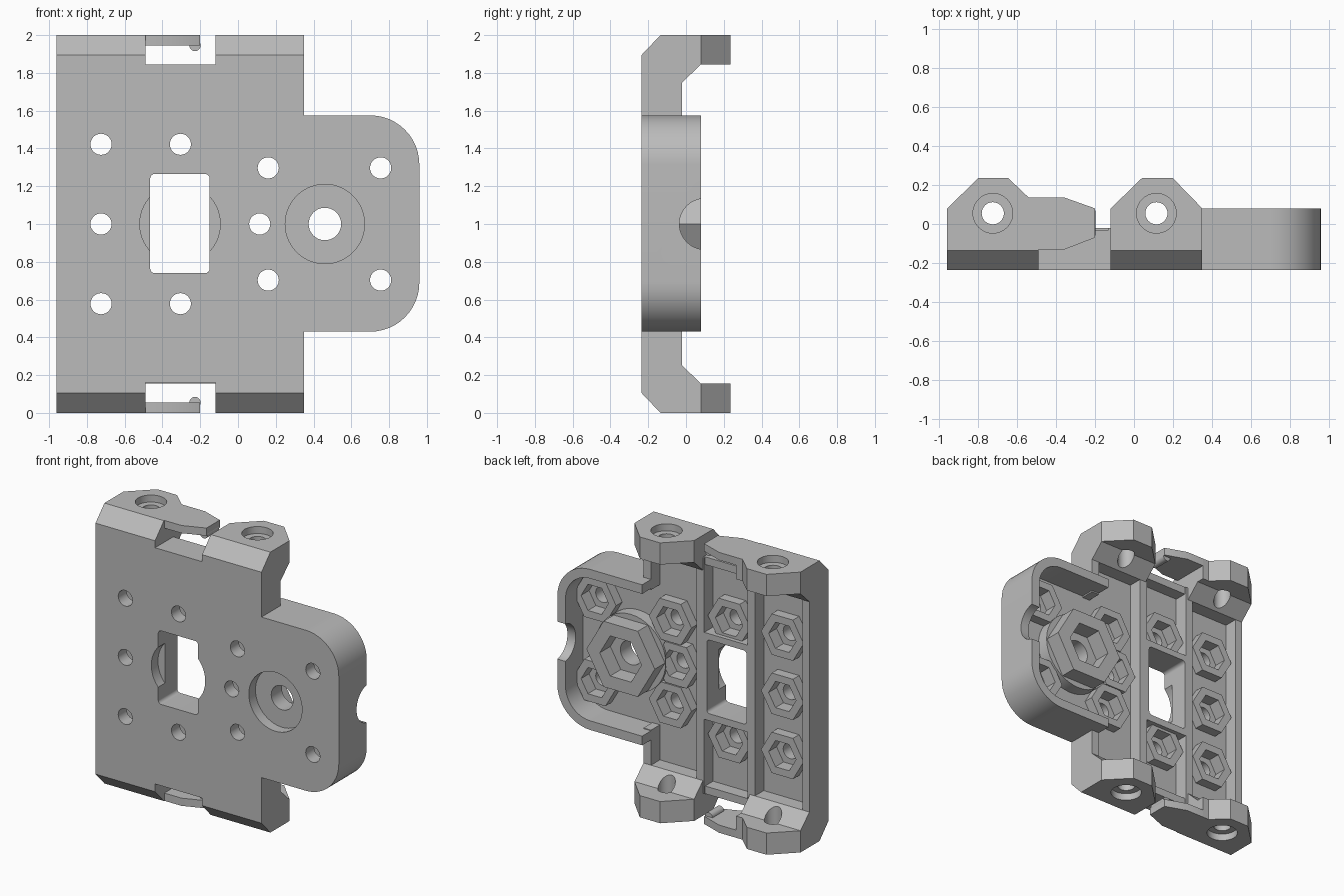
import bpy, bmesh, math
from mathutils import Vector

cube = bpy.data.objects.get("Cube")
if cube:
    bpy.data.objects.remove(cube)

grey = bpy.data.materials.new("plain grey")
grey.use_nodes = True
grey.diffuse_color = (0.5, 0.5, 0.5, 1)
grey.node_tree.nodes["Principled BSDF"].inputs["Base Color"].default_value = (0.5, 0.5, 0.5, 1)

FRONT, FLOOR, RIB_TOP, RIM_TOP, BACK = -0.235, -0.12, -0.02, 0.08, 0.235
parts = []


def prism(name, pts, axis, a, b, cutter=False):
    """Extrude a 2D outline along one axis from a to b."""
    place = {"x": lambda u, v, t: (t, u, v),
             "y": lambda u, v, t: (u, t, v),
             "z": lambda u, v, t: (u, v, t)}[axis]
    bm = bmesh.new()
    face = bm.faces.new([bm.verts.new(place(u, v, a)) for u, v in pts])
    new = bmesh.ops.extrude_face_region(bm, geom=[face])["geom"]
    move = Vector(place(0, 0, b - a))
    bmesh.ops.translate(bm, vec=move, verts=[g for g in new if isinstance(g, bmesh.types.BMVert)])
    bmesh.ops.recalc_face_normals(bm, faces=bm.faces)
    mesh = bpy.data.meshes.new(name)
    bm.to_mesh(mesh)
    bm.free()
    mesh.materials.append(grey)
    obj = bpy.data.objects.new(name, mesh)
    bpy.context.scene.collection.objects.link(obj)
    if cutter:
        obj.hide_render = True
    else:
        parts.append(obj)
    return obj


def box(name, x0, x1, y0, y1, z0, z1, cutter=False):
    return prism(name, [(x0, z0), (x1, z0), (x1, z1), (x0, z1)], "y", y0, y1, cutter)


def ring(u, v, r, n=40):
    return [(u + r * math.cos(math.tau * i / n), v + r * math.sin(math.tau * i / n)) for i in range(n)]


def rounded(x0, x1, z0, z1, left, right):
    """Rectangle outline with its own corner radius on each side."""
    pts = []
    for x, z, r, start in ((x1, z1, right, 0), (x0, z1, left, 90), (x0, z0, left, 180), (x1, z0, right, 270)):
        if r == 0:
            pts.append((x, z))
            continue
        cx = x - r if x == x1 else x + r
        cz = z - r if z == z1 else z + r
        for i in range(13):
            a = math.radians(start + 7.5 * i)
            pts.append((cx + r * math.cos(a), cz + r * math.sin(a)))
    return pts


def carve(obj, cutters):
    """Subtract the cutters and bake the result."""
    for c in cutters:
        m = obj.modifiers.new("cut", "BOOLEAN")
        m.operation, m.solver, m.object = "DIFFERENCE", "EXACT", c
    dg = bpy.context.evaluated_depsgraph_get()
    dg.update()
    baked = bpy.data.meshes.new_from_object(obj.evaluated_get(dg))
    obj.modifiers.clear()
    obj.data = baked


def bounds(obj):
    co = [v.co for v in obj.data.vertices]
    return [(min(c[i] for c in co), max(c[i] for c in co)) for i in range(3)]


def touching(obj, cutters):
    a = bounds(obj)
    return [c for c in cutters if all(p[0] < q[1] and q[0] < p[1] for p, q in zip(a, bounds(c)))]


# Main plate and the stiffening ribs behind it
box("main_plate", -0.96, 0.35, FRONT, FLOOR, 0.16, 1.845)
for name, x0, x1 in (("outer_rib", -0.96, -0.905), ("channel_rib", -0.53, -0.47), ("centre_rib", -0.13, -0.07)):
    box(name, x0, x1, FLOOR - 0.02, RIB_TOP, 0.16, 1.84)
box("window_frame", -0.5, -0.1, FLOOR - 0.02, RIB_TOP, 0.69, 1.31)

# Rounded side panel with a raised rim
panel = prism("side_panel", rounded(0.29, 0.96, 0.43, 1.575, 0, 0.26), "y", FRONT, RIM_TOP)
hollow = prism("panel_hollow", rounded(0, 0.895, 0.495, 1.51, 0, 0.195), "y", FLOOR, 0.3, True)
carve(panel, [hollow])
bpy.data.objects.remove(hollow)

# End blocks, latch arms and end bars, mirrored top and bottom
for end in ("top", "bottom"):
    def zz(z):
        return z if end == "top" else 2 - z
    profile = [(FRONT, 1.75), (FRONT, 1.895), (-0.135, 2), (BACK, 2), (BACK, 1.845),
               (RIM_TOP, 1.845), (RIB_TOP, 1.75)]
    profile = [(y, zz(z)) for y, z in profile]
    prism(end + "_outer_block", profile, "x", -0.96, -0.49)
    prism(end + "_inner_block", profile, "x", -0.12, 0.35)
    arm = [(-0.55, 0.135), (-0.355, 0.135), (-0.2, 0.08), (-0.2, -0.07), (-0.355, -0.13), (-0.55, -0.13)]
    prism(end + "_latch_arm", arm, "z", zz(1.945), zz(2))
    prism(end + "_latch_nub", ring(-0.228, zz(1.945), 0.03, 20), "y", -0.06, 0.07)
    lo, hi = sorted((zz(1.79), zz(1.845)))
    box(end + "_end_bar", -0.5, -0.1, FLOOR - 0.02, -0.03, lo, hi)
    lo, hi = sorted((zz(1.5), zz(1.76)))
    box(end + "_inner_rib", 0.29, 0.35, FLOOR - 0.02, RIB_TOP, lo, hi)

# Hexagonal nut holders
nuts = [(x, 1 + s * dz) for x, dz in ((-0.725, 0.422), (-0.305, 0.422), (0.16, 0.297), (0.755, 0.297)) for s in (-1, 1)]
nuts += [(-0.725, 1), (0.115, 1)]
for x, z in nuts:
    prism("nut_holder", ring(x, z, 0.168, 6), "y", FLOOR - 0.02, -0.05)
prism("large_holder_base", ring(0.46, 1, 0.275), "y", FLOOR - 0.02, -0.035)
prism("large_nut_holder", ring(0.46, 1, 0.27, 6), "y", FLOOR - 0.02, RIM_TOP)

# Cutters: bolt holes, nut pockets, window, bores, rim notch, block corners
cutters = []
for x, z in nuts:
    cutters.append(prism("bolt_cut", ring(x, z, 0.056, 28), "y", -0.5, -0.04, True))
    cutters.append(prism("nut_cut", ring(x, z, 0.108, 6), "y", -0.14, -0.04, True))
cutters += [
    prism("centre_cut", ring(0.46, 1, 0.086), "y", -0.5, 0.3, True),
    prism("centre_nut_cut", ring(0.46, 1, 0.165, 6), "y", -0.04, 0.3, True),
    prism("centre_bore_cut", ring(0.46, 1, 0.21, 56), "y", -0.5, -0.16, True),
    prism("window_cut", rounded(-0.465, -0.15, 0.74, 1.265, 0.025, 0.025), "y", -0.5, 0.3, True),
    prism("window_bore_cut", ring(-0.307, 1, 0.213, 56), "y", -0.5, -0.16, True),
    prism("notch_cut", ring(0.1, 1, 0.135), "x", 0.8, 1.2, True),
]
for x in (-0.725, 0.115):
    cutters.append(prism("screw_cut", ring(x, 0.055, 0.057, 32), "z", -1, 3, True))
    for z0, z1 in ((-1, 0.05), (1.95, 3)):
        cutters.append(prism("screw_head_cut", ring(x, 0.055, 0.102), "z", z0, z1, True))
corners = [
    [(-0.98, 0.06), (-0.8, BACK), (-0.8, 0.3), (-1.1, 0.3)],
    [(-0.645, BACK), (-0.54, 0.135), (-0.4, 0.135), (-0.4, 0.3), (-0.645, 0.3)],
    [(0.04, BACK), (-0.14, 0.06), (-0.2, 0.3), (0.04, 0.3)],
    [(0.2, BACK), (0.37, 0.06), (0.45, 0.3), (0.2, 0.3)],
]
for pts in corners:
    for z0, z1 in ((-0.5, 0.2), (1.8, 2.5)):
        cutters.append(prism("corner_cut", pts, "z", z0, z1, True))

for part in parts:
    hits = touching(part, cutters)
    if hits:
        carve(part, hits)
for c in cutters:
    bpy.data.objects.remove(c)

# Smooth the round surfaces, keep the hard edges
bpy.ops.object.select_all(action="DESELECT")
for part in parts:
    part.select_set(True)
bpy.context.view_layer.objects.active = parts[0]
bpy.ops.object.shade_smooth_by_angle(angle=math.radians(25))
